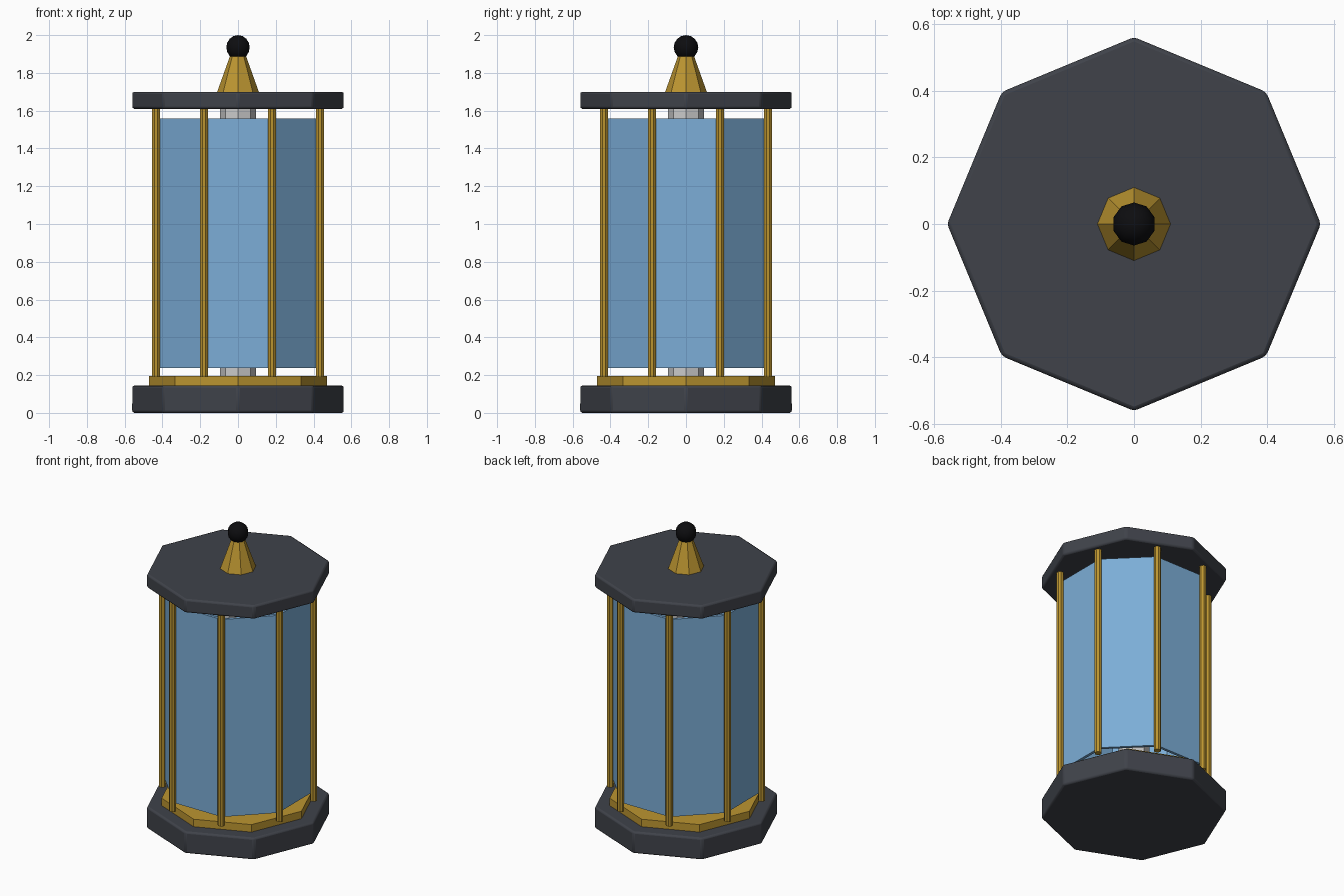
import bpy, bmesh
from math import pi, cos, sin

if "Cube" in bpy.data.objects:
    bpy.data.objects.remove(bpy.data.objects["Cube"])


def material(name, rgb):
    m = bpy.data.materials.new(name)
    m.diffuse_color = (*rgb, 1)
    m.use_nodes = True
    m.node_tree.nodes["Principled BSDF"].inputs["Base Color"].default_value = m.diffuse_color
    return m


DARK = material("dark_metal", (0.05, 0.055, 0.068))
GOLD = material("brass", (0.50, 0.30, 0.03))
BLUE = material("blue_glass", (0.20, 0.42, 0.68))
BLACK = material("black", (0.004, 0.004, 0.005))


def prism(name, r1, r2, z0, z1, mat=None, sides=8, loc=(0, 0), turn=0):
    bpy.ops.mesh.primitive_cone_add(vertices=sides, radius1=r1, radius2=r2, depth=z1 - z0,
                                    location=(*loc, (z0 + z1) / 2), rotation=(0, 0, turn))
    ob = bpy.context.object
    ob.name = name
    if mat:
        ob.data.materials.append(mat)
    return ob


def plate(name, z0, z1):
    ob = prism(name, 0.562, 0.562, z0, z1, DARK)
    b = ob.modifiers.new("rounded_edges", "BEVEL")
    b.width, b.segments = 0.012, 2
    bpy.ops.object.shade_smooth_by_angle(angle=pi / 5)


# End plates, brass inlay and inner core
plate("base_plate", 0, 0.145)
plate("top_plate", 1.61, 1.70)
prism("base_ring", 0.47, 0.47, 0.14, 0.195, GOLD)
prism("core", 0.095, 0.095, 0.19, 1.615)

# Open eight-sided glass wall with thickness
bpy.ops.mesh.primitive_cylinder_add(vertices=8, radius=0.455, depth=1.32, end_fill_type='NOTHING',
                                    location=(0, 0, 0.8975), rotation=(0, 0, pi / 8))
glass = bpy.context.object
glass.name = "glass_panels"
glass.data.materials.append(BLUE)
s = glass.modifiers.new("thickness", "SOLIDIFY")
s.thickness, s.offset = 0.02, -1

# Corner posts
for i in range(8):
    a = pi / 8 + i * pi / 4
    prism(f"post_{i + 1}", 0.022, 0.022, 0.19, 1.615, GOLD,
          loc=(0.47 * cos(a), 0.47 * sin(a)), turn=pi / 8)

# Finial
prism("finial_cone", 0.11, 0.035, 1.70, 1.91, GOLD)
bpy.ops.mesh.primitive_uv_sphere_add(segments=10, ring_count=8, radius=0.065, location=(0, 0, 1.935))
ball = bpy.context.object
ball.name = "finial_ball"
ball.data.materials.append(BLACK)
bpy.ops.object.shade_smooth_by_angle(angle=pi / 3)
